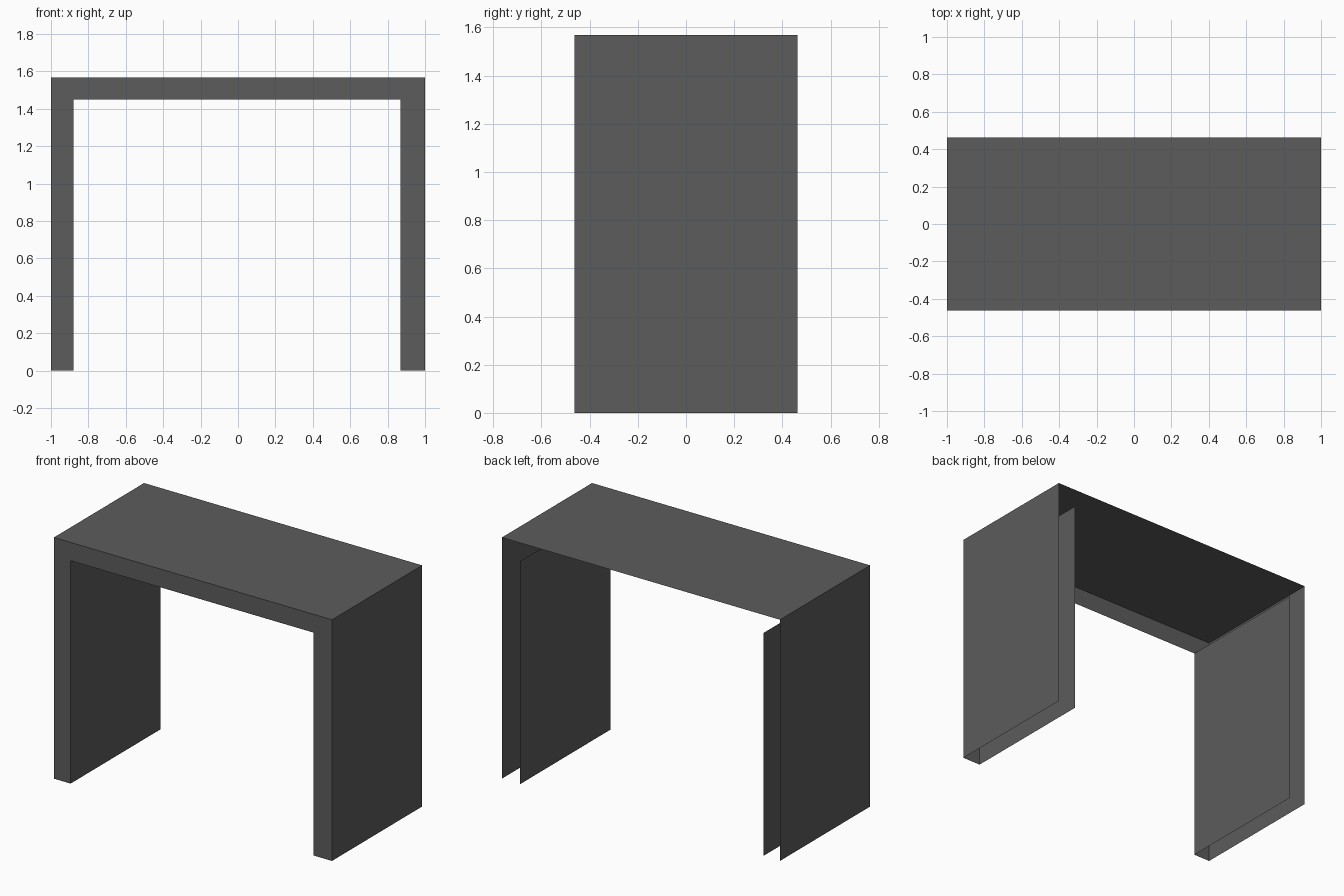
import bpy

old = bpy.data.objects.get("Cube")
if old:
    bpy.data.objects.remove(old, do_unlink=True)

# Overall sizes
HALF_W, HALF_D, HEIGHT = 1.0, 0.463, 1.568
INNER_LEFT, INNER_RIGHT, INNER_TOP = 0.868, -0.88, 1.449

grey = bpy.data.materials.new("dark_grey")
grey.use_nodes = True
color = (0.107, 0.107, 0.107, 1)
grey.diffuse_color = color
grey.node_tree.nodes["Principled BSDF"].inputs["Base Color"].default_value = color


def panel(name, points):
    """Single flat sheet, wound anticlockwise as seen from its outer side."""
    mesh = bpy.data.meshes.new(name)
    mesh.from_pydata(points, [], [range(len(points))])
    mesh.materials.append(grey)
    obj = bpy.data.objects.new(name, mesh)
    bpy.context.collection.objects.link(obj)
    return obj


def wall(name, x, top, facing):
    """Upright sheet across the depth, facing +x or -x."""
    d = HALF_D * facing
    panel(name, [(x, -d, 0), (x, d, 0), (x, d, top), (x, -d, top)])


# Front frame: an upside-down U
outline = [(-HALF_W, 0), (INNER_RIGHT, 0), (INNER_RIGHT, INNER_TOP),
           (INNER_LEFT, INNER_TOP), (INNER_LEFT, 0), (HALF_W, 0),
           (HALF_W, HEIGHT), (-HALF_W, HEIGHT)]
panel("front_frame", [(x, -HALF_D, z) for x, z in outline])

# Table top: a single sheet, open underneath
panel("table_top", [(sx * HALF_W, sy * HALF_D, HEIGHT)
                    for sx, sy in ((-1, -1), (1, -1), (1, 1), (-1, 1))])

# Legs: outer and inner sheets, open at the back and bottom
wall("left_outer_wall", HALF_W, HEIGHT, 1)
wall("right_outer_wall", -HALF_W, HEIGHT, -1)
wall("left_inner_wall", INNER_LEFT, INNER_TOP, -1)
wall("right_inner_wall", INNER_RIGHT, INNER_TOP, 1)
